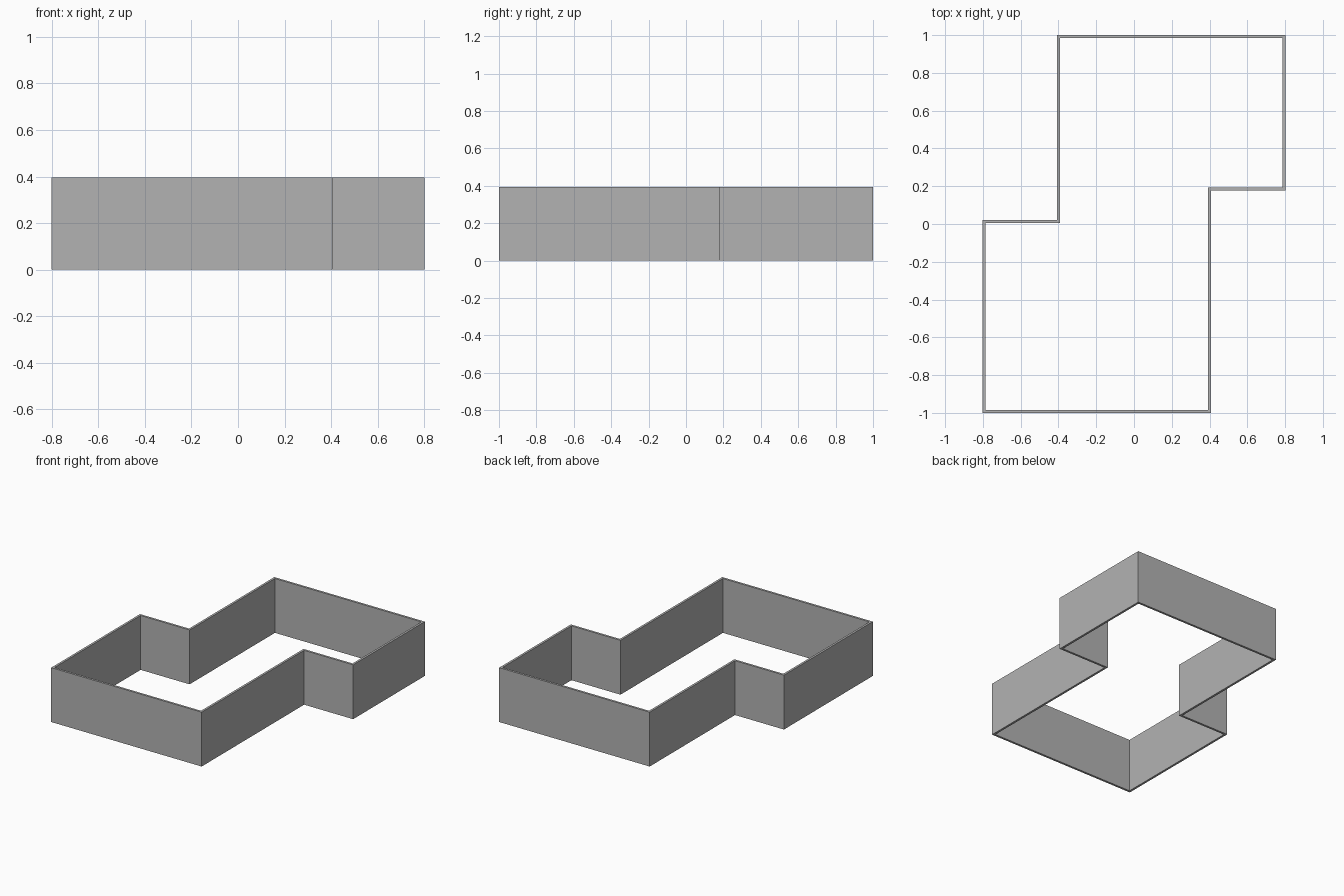
import bpy
import bmesh

cube = bpy.data.objects.get("Cube")
if cube:
    bpy.data.objects.remove(cube, do_unlink=True)

HEIGHT = 0.395
THICKNESS = 0.016

# Plain grey wall colour
grey = bpy.data.materials.new("wall_grey")
grey.use_nodes = True
colour = (0.45, 0.45, 0.45, 1)
grey.diffuse_color = colour
grey.node_tree.nodes["Principled BSDF"].inputs["Base Color"].default_value = colour

# Outer footprint, counter-clockwise from the front right corner
outline = [(-0.802, -1), (0.408, -1), (0.408, 0.177), (0.802, 0.177),
           (0.802, 1), (-0.408, 1), (-0.408, 0.02), (-0.802, 0.02)]


def inset(points, t):
    """Move every corner of a right-angled loop inward by t."""
    result = []
    for i, (x, y) in enumerate(points):
        px, py = points[i - 1]
        nx, ny = points[(i + 1) % len(points)]
        dx, dy = 0, 0
        for ax, ay, bx, by in ((px, py, x, y), (x, y, nx, ny)):
            if ay == by:
                dy = t if bx > ax else -t
            else:
                dx = -t if by > ay else t
        result.append((x + dx, y + dy))
    return result


# Closed ring of walls, open above and below
bm = bmesh.new()
rings = [[bm.verts.new((x, y, z)) for x, y in loop]
         for loop, z in ((outline, 0), (outline, HEIGHT),
                         (inset(outline, THICKNESS), HEIGHT),
                         (inset(outline, THICKNESS), 0))]
count = len(outline)
for r, lower in enumerate(rings):
    upper = rings[(r + 1) % len(rings)]
    for i in range(count):
        j = (i + 1) % count
        bm.faces.new((lower[i], lower[j], upper[j], upper[i]))
bmesh.ops.recalc_face_normals(bm, faces=bm.faces)

mesh = bpy.data.meshes.new("perimeter_wall")
bm.to_mesh(mesh)
bm.free()
mesh.materials.append(grey)
wall = bpy.data.objects.new("perimeter_wall", mesh)
bpy.context.scene.collection.objects.link(wall)
